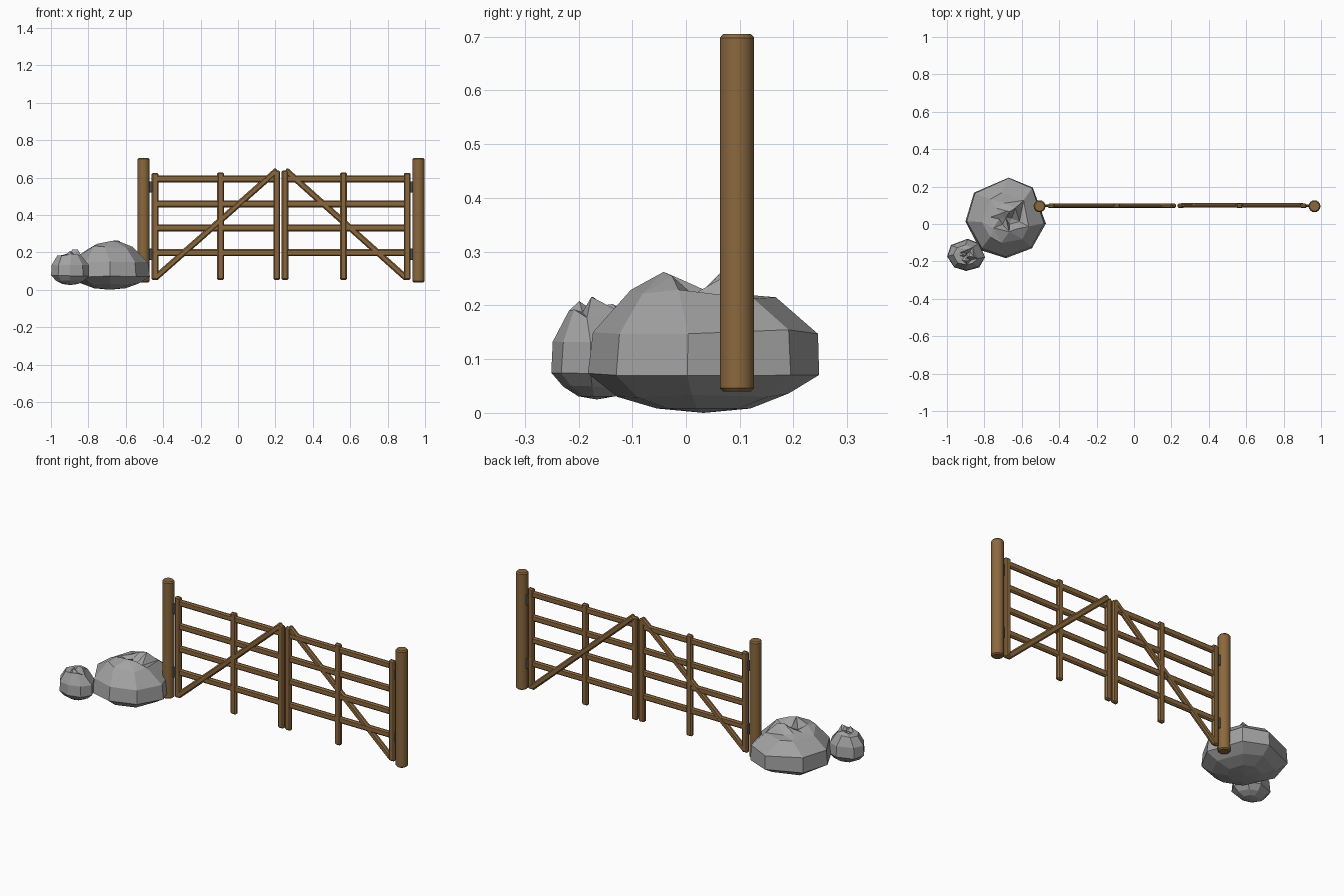
import bpy, bmesh, math, random
from mathutils import Vector

if "Cube" in bpy.data.objects:
    bpy.data.objects.remove(bpy.data.objects["Cube"], do_unlink=True)


def material(name, color):
    m = bpy.data.materials.new(name)
    m.use_nodes = True
    m.diffuse_color = (*color, 1)
    m.node_tree.nodes["Principled BSDF"].inputs["Base Color"].default_value = (*color, 1)
    return m


WOOD = material("brown wood", (0.26, 0.14, 0.048))
STONE = material("grey stone", (0.36, 0.36, 0.36))
IRON = material("dark iron", (0.08, 0.085, 0.1))
GATE_Y = 0.097


def add_object(name, bm, mat):
    bmesh.ops.recalc_face_normals(bm, faces=bm.faces)
    mesh = bpy.data.meshes.new(name)
    bm.to_mesh(mesh)
    bm.free()
    mesh.materials.append(mat)
    obj = bpy.data.objects.new(name, mesh)
    bpy.context.collection.objects.link(obj)
    return obj


def bar(name, start, end, width=0.037, depth=0.02, y=GATE_Y, mat=WOOD, bevel=0.007):
    """Chamfered bar between two (x, z) points in the gate plane."""
    a, b = Vector((start[0], y, start[1])), Vector((end[0], y, end[1]))
    bm = bmesh.new()
    bmesh.ops.create_cube(bm, size=1)
    for v in bm.verts:
        v.co = Vector((v.co.x * width, v.co.y * depth, v.co.z * (b - a).length))
    bmesh.ops.bevel(bm, geom=bm.edges[:], offset=bevel, segments=1, affect='EDGES')
    obj = add_object(name, bm, mat)
    obj.location = (a + b) / 2
    obj.rotation_euler.y = math.atan2(b.x - a.x, b.z - a.z)
    return obj


# Round gate posts with chamfered ends
def post(name, x):
    bm = bmesh.new()
    rings = []
    for z, r in ((0.04, 0.026), (0.046, 0.032), (0.698, 0.032), (0.705, 0.026)):
        rings.append([bm.verts.new((r * math.cos(i * math.tau / 16), r * math.sin(i * math.tau / 16), z))
                      for i in range(16)])
    for lo, hi in zip(rings, rings[1:]):
        for i in range(16):
            j = (i + 1) % 16
            bm.faces.new((lo[i], lo[j], hi[j], hi[i])).smooth = True
    bm.faces.new(rings[0])
    bm.faces.new(rings[-1])
    for e in bm.edges:
        e.smooth = not any(v in rings[k] for k in (0, 3) for v in e.verts) and \
            abs(e.verts[0].co.z - e.verts[1].co.z) > 0.1
    obj = add_object(name, bm, WOOD)
    obj.location = (x, 0.095, 0)


post("right_post", -0.505)
post("left_post", 0.965)


# Each gate leaf: hinge stile, middle stile, meeting stile, rails, brace, hinges
def gate(side, hinge_x, middle_x, meeting_x, post_x, brace_y):
    bar(side + "_hinge_stile", (hinge_x, 0.052), (hinge_x, 0.625), depth=0.024)
    bar(side + "_middle_stile", (middle_x, 0.052), (middle_x, 0.628), depth=0.024)
    bar(side + "_meeting_stile", (meeting_x, 0.052), (meeting_x, 0.638), depth=0.024)
    for i, z in enumerate((0.198, 0.331, 0.459, 0.593)):
        bar(f"{side}_rail_{i + 1}", (hinge_x, z), (meeting_x, z))
    bar(side + "_brace", (hinge_x - 0.003, 0.06), (meeting_x + 0.003, 0.64),
        width=0.033, depth=0.024, y=brace_y)
    x = (hinge_x + post_x) / 2
    for label, z in (("lower", 0.19), ("upper", 0.55)):
        bar(f"{side}_{label}_hinge", (x, z - 0.03), (x, z + 0.03), width=0.03,
            depth=0.012, mat=IRON, bevel=0.002)


gate("right", -0.443, -0.093, 0.207, -0.505, GATE_Y)
gate("left", 0.905, 0.564, 0.251, 0.965, 0.1)

# Faceted boulders: stacked uneven octagons with a craggy crown
ANGLES = [-8, 48, 86, 142, 185, 231, 270, 311]
PROFILE = ((0.40, 0.008, 0), (0.74, 0.032, 0.004), (1.0, 0.07, 0.004), (0.96, 0.148, 0.004),
           (0.63, 0.218, 0.012), (0.36, 0.238, 0.024), (0.16, 0.232, 0.03))


def boulder(name, center, size, seed):
    rng = random.Random(seed)
    bm = bmesh.new()
    rings = []
    for k, (r, z, jitter) in enumerate(PROFILE):
        ring = []
        for a in ANGLES:
            spread = 14 if k > 3 else 0
            t = math.radians(a + rng.uniform(-spread, spread))
            rr = r * (1 + rng.uniform(-5, 5) * jitter)
            ring.append(bm.verts.new((rr * math.cos(t), rr * math.sin(t),
                                      z + rng.uniform(-jitter, jitter))))
        rings.append(ring)
    n = len(ANGLES)
    for lo, hi in zip(rings, rings[1:]):
        for i in range(n):
            j = (i + 1) % n
            bm.faces.new((lo[i], lo[j], hi[j], hi[i]))
    for ring, z in ((rings[0], 0.0), (rings[-1], 0.225)):
        tip = bm.verts.new((0, 0, z))
        for i in range(n):
            bm.faces.new((ring[i], ring[(i + 1) % n], tip))
    bmesh.ops.triangulate(bm, faces=[f for f in bm.faces if f.calc_center_median().z > 0.19])
    obj = add_object(name, bm, STONE)
    obj.location = center
    obj.scale = size
    return obj


boulder("large_boulder", (-0.685, 0.033, 0), (0.215, 0.218, 1.02), 4)
boulder("small_boulder", (-0.897, -0.166, 0.025), (0.104, 0.086, 0.73), 9)
